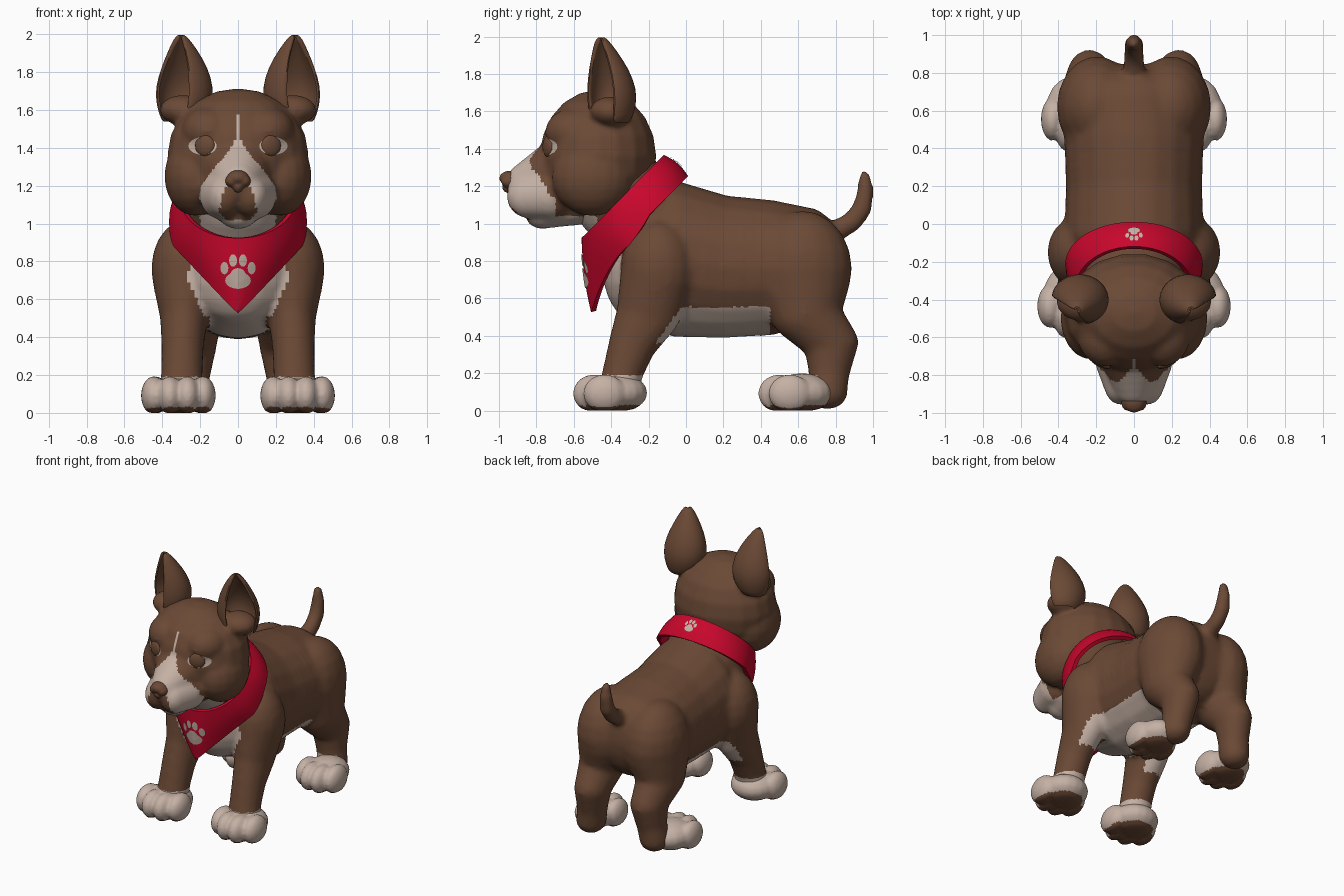
import bpy, bmesh, math
from mathutils import Vector, Matrix
from mathutils.bvhtree import BVHTree

if "Cube" in bpy.data.objects:
    bpy.data.objects.remove(bpy.data.objects["Cube"])


def colour(name, rgb):
    m = bpy.data.materials.new(name)
    m.diffuse_color = (*rgb, 1)
    m.use_nodes = True
    m.node_tree.nodes["Principled BSDF"].inputs["Base Color"].default_value = m.diffuse_color
    return m


BROWN = colour("brown_fur", (.147, .067, .036))
CREAM = colour("cream_fur", (.56, .44, .375))
RED = colour("red_cloth", (.58, .002, .025))
U, V = 18, 10
UNIT = [[(math.sin(math.pi * k / V) * math.cos(2 * math.pi * i / U),
          math.sin(math.pi * k / V) * math.sin(2 * math.pi * i / U),
          math.cos(math.pi * k / V)) for i in range(U)] for k in range(1, V)]


def ball(bm, x, y, z, rx, ry, rz):
    new, face = bm.verts.new, bm.faces.new
    top, low = new((x, y, z + rz)), new((x, y, z - rz))
    rings = [[new((x + rx * p, y + ry * q, z + rz * r)) for p, q, r in ring] for ring in UNIT]
    for i in range(U):
        j = (i + 1) % U
        face((top, rings[0][i], rings[0][j]))
        face((low, rings[-1][j], rings[-1][i]))
        for a, b in zip(rings, rings[1:]):
            face((a[i], b[i], b[j], a[j]))


def chain(bm, nodes, side=1, steps=5):
    """Sweep an ellipsoid through (x, y, z, rx, ry, rz) nodes."""
    for n, (a, b) in enumerate(zip(nodes, nodes[1:])):
        for i in range(1 if n else 0, steps + 1):
            v = [p + (q - p) * i / steps for p, q in zip(a, b)]
            v[0] *= side
            ball(bm, *v)


def make(name, bm, mats, mods=(), rule=None):
    """Turn a bmesh into an object, bake modifiers, colour faces by rule."""
    me = bpy.data.meshes.new(name)
    bm.to_mesh(me)
    bm.free()
    ob = bpy.data.objects.new(name, me)
    bpy.context.collection.objects.link(ob)
    for kind, props in mods:
        mod = ob.modifiers.new(kind, kind)
        for k, v in props.items():
            setattr(mod, k, v)
    if mods:
        dg = bpy.context.evaluated_depsgraph_get()
        me = bpy.data.meshes.new_from_object(ob.evaluated_get(dg))
        ob.modifiers.clear()
        ob.data = me
    me.materials.clear()
    for m in mats:
        me.materials.append(m)
    for p in me.polygons:
        p.use_smooth = True
        p.material_index = int(rule(p.center, p.normal)) if rule else 0
    return ob


def skin(voxel, smooth):
    return [("REMESH", dict(mode='VOXEL', voxel_size=voxel)),
            ("SMOOTH", dict(factor=.5, iterations=smooth))]


def ramp(v, pts):
    """Piecewise linear lookup."""
    if v <= pts[0][0]:
        return pts[0][1]
    for (a, p), (b, q) in zip(pts, pts[1:]):
        if v <= b:
            return p + (q - p) * (v - a) / (b - a)
    return pts[-1][1]


def surface(ob):
    me = ob.data
    return BVHTree.FromPolygons([v.co.copy() for v in me.vertices],
                                [p.vertices[:] for p in me.polygons])


def plate(name, bvh, origin, u, v, blobs, mat):
    """Thin elliptical patches (s, t, rs, rt) laid on a surface."""
    u, v = Vector(u).normalized(), Vector(v).normalized()
    out = u.cross(v)
    bm = bmesh.new()
    n = 20

    def put(s, t):
        p = Vector(origin) + u * s + v * t
        hit = bvh.ray_cast(p + out, -out)[0]
        return bm.verts.new((hit or p) + out * .006)

    for s, t, rs, rt in blobs:
        mid = put(s, t)
        rings = [[put(s + rs * k / 4 * math.cos(2 * math.pi * i / n),
                      t + rt * k / 4 * math.sin(2 * math.pi * i / n))
                  for i in range(n)] for k in range(1, 5)]
        for i in range(n):
            j = (i + 1) % n
            bm.faces.new((mid, rings[0][i], rings[0][j]))
            for a, b in zip(rings, rings[1:]):
                bm.faces.new((a[i], b[i], b[j], a[j]))
    return make(name, bm, [mat])


# Body: torso, neck, legs and tail
bm = bmesh.new()
chain(bm, [(0, -.26, .77, .28, .19, .30), (0, -.05, .81, .375, .2, .42),
           (0, .2, .77, .365, .2, .385), (0, .45, .765, .375, .2, .365),
           (0, .64, .78, .34, .21, .31)])
chain(bm, [(0, -.13, .92, .31, .28, .28), (0, -.34, 1.14, .28, .265, .265),
           (0, -.44, 1.28, .28, .25, .25)])
for s in (1, -1):
    chain(bm, [(.275, -.15, .76, .185, .2, .26), (.285, -.2, .52, .13, .175, .15),
               (.293, -.285, .36, .114, .13, .12), (.297, -.34, .2, .112, .11, .1),
               (.305, -.36, .1, .12, .115, .08)], s)
    chain(bm, [(.195, .62, .76, .215, .27, .31), (.24, .64, .52, .16, .19, .16),
               (.235, .775, .365, .125, .15, .12), (.25, .765, .2, .105, .11, .1),
               (.265, .755, .095, .105, .11, .088)], s)
chain(bm, [(0, .8, .96, .06, .06, .06), (0, .89, 1.01, .055, .055, .055),
           (0, .942, 1.08, .054, .054, .054), (0, .96, 1.18, .045, .045, .045),
           (0, .955, 1.25, .034, .034, .034)])


def coat(c, n):
    x, y, z = abs(c.x), c.y, c.z
    if z < .19:                                         # socks
        return y < .7 and z > .03
    leg = x > .15 and y < -.03 - .7 * (.55 - z)
    belly = .36 < z < .555 and -.45 < y < .45 and not leg
    chest = y < -.29 and .38 < z < 1.1 and x < ramp(z, [(.4, .14), (.5, .165), (.55, .2), (.72, .27), (1, .2)])
    return belly or chest


make("body", bm, [BROWN, CREAM], skin(.02, 6), coat)

# Head: skull, brows, cheeks, muzzle, chin, ear roots
bm = bmesh.new()
ball(bm, 0, -.47, 1.36, .375, .315, .355)
chain(bm, [(0, -.6, 1.32, .22, .2, .18), (0, -.85, 1.21, .115, .115, .12)])
chain(bm, [(0, -.765, 1.03, .095, .09, .058), (0, -.5, 1.1, .17, .1, .1)])
for s in (1, -1):
    ball(bm, s * .15, -.59, 1.49, .15, .165, .13)
    ball(bm, s * .225, -.5, 1.25, .165, .22, .21)
    chain(bm, [(.1, -.72, 1.155, .105, .14, .13), (.066, -.845, 1.145, .095, .115, .115)], s, 3)
    ball(bm, s * .29, -.40, 1.60, .125, .115, .08)


def face(c, n):
    x, y, z = abs(c.x), c.y, c.z
    if z > 1.02 and z < 1.2 and y < -.83:
        if x < ramp(z, [(1.02, .06), (1.06, .1), (1.14, .085), (1.2, .06)]):
            return False                                # muzzle front below the nose
    if z < 1.04:
        return x < .2 and y < -.5
    edge = ramp(z, [(1.06, .22), (1.2, .195), (1.3, .12), (1.38, .05), (1.45, .014), (1.58, .012)])
    return z < 1.58 and y < -.70 and x < edge


head = make("head", bm, [BROWN, CREAM], skin(.016, 6), face)
head_bvh = surface(head)

# Nose with two nostril wings
bm = bmesh.new()
ball(bm, 0, -.94, 1.243, .058, .06, .04)
for s in (1, -1):
    ball(bm, s * .035, -.94, 1.225, .034, .05, .034)
ball(bm, 0, -.94, 1.195, .03, .045, .035)
make("nose", bm, [BROWN], skin(.01, 2))

for s, side in ((1, "left"), (-1, "right")):
    # Eyes: pale almond plate with a round iris
    plate(side + "_eye_white", head_bvh, (s * .187, -.8, 1.41), (1, 0, 0), (0, 0, 1),
          [(0, 0, .075, .046)], CREAM)
    hit = head_bvh.ray_cast(Vector((s * .175, -2, 1.412)), Vector((0, 1, 0)))[0]
    bm = bmesh.new()
    ball(bm, 0, 0, 0, .056, .02, .056)
    bm.transform(Matrix.Translation(hit) @ Matrix.Rotation(s * .4, 4, 'Z'))
    make(side + "_iris", bm, [BROWN])

    # Ears: cupped sheet, opening forwards and outwards
    bm = bmesh.new()
    rows = []
    for x, y, z, rx, ry in ((.305, -.40, 1.535, .09, .09), (.287, -.40, 1.63, .14, .125),
                            (.285, -.40, 1.72, .146, .125), (.285, -.415, 1.82, .115, .10),
                            (.292, -.435, 1.91, .068, .06), (.30, -.45, 1.965, .034, .032),
                            (.302, -.455, 1.995, .006, .006)):
        row = []
        for i in range(15):
            a = math.radians(5 + 255 * i / 14)
            row.append(bm.verts.new((s * (x + rx * math.cos(a)), y + ry * math.sin(a), z)))
        rows.append(row)
    for a, b in zip(rows, rows[1:]):
        for i in range(14):
            quad = (a[i], a[i + 1], b[i + 1], b[i])
            bm.faces.new(quad if s > 0 else quad[::-1])
    make(side + "_ear", bm, [BROWN], [("SOLIDIFY", dict(thickness=.026, offset=0)),
                                      ("SUBSURF", dict(levels=1, render_levels=1))])

    # Paws: palm and four rounded toes, flat brown soles
    for part, cx, cy, k in (("front", .315, -.39, 1), ("hind", .315, .60, .9)):
        bm = bmesh.new()
        ball(bm, s * cx, cy + .02, .095, .165 * k, .165, .105)
        for dx, dy in ((-.13, -.05), (-.048, -.1), (.045, -.1), (.13, -.045)):
            ball(bm, s * (cx + dx * k), cy + dy, .092, .068 * k, .115, .102)
        for v in bm.verts:
            v.co.z = max(v.co.z, 0)
        make(f"{side}_{part}_paw", bm, [CREAM, BROWN], skin(.013, 2),
             lambda c, n: n.z < -.6 and c.z < .03)

# Bandana: tilted band that drops to a straight-sided point at the chest
bm = bmesh.new()
N, R = 72, 8
grid = []
for i in range(N):
    a = 2 * math.pi * i / N
    ca, sa = math.cos(a), math.sin(a)
    f = min(1, max(0, (math.degrees(min(a, 2 * math.pi - a)) - 85) / 25))
    drop = f * max(0, 1.03 + .215 * ca - .53 - 1.08 * abs(.35 * sa))
    col = []
    for j in range(R):
        t = j / (R - 1)
        b = .01 * math.sin(math.pi * t)
        col.append(bm.verts.new(((.298 + .052 * t + b) * sa,
                                 -.335 + (.21 + b) * ca + t * (.125 - .26 * drop),
                                 1.14 + (.215 + b) * ca - t * (.11 + drop))))
    grid.append(col)
for i in range(N):
    p, q = grid[i], grid[(i + 1) % N]
    for j in range(R - 1):
        bm.faces.new((p[j], q[j], q[j + 1], p[j + 1]))
bandana = make("bandana", bm, [RED], [("SOLIDIFY", dict(thickness=.028, offset=0))])
cloth = surface(bandana)

# Paw prints on the chest and on the back of the band
PRINT = [(0, -.03, .068, .045), (0, .0, .04, .035), (-.072, .035, .021, .033),
         (-.026, .075, .021, .033), (.026, .075, .021, .033), (.072, .035, .021, .033)]
plate("chest_paw_print", cloth, (0, -.55, .73), (1, 0, 0), (0, 0, 1), PRINT, CREAM)
plate("back_paw_print", cloth, (0, -.06, 1.31), (-1, 0, 0), (0, -.7, .7),
      [tuple(.5 * v for v in b) for b in PRINT], CREAM)

# Keep creases sharp on the cloth and ears
bpy.ops.object.select_all(action='DESELECT')
for ob in bpy.data.objects:
    if ob.name == "bandana" or ob.name.endswith("_ear"):
        ob.select_set(True)
        bpy.context.view_layer.objects.active = ob
bpy.ops.object.shade_smooth_by_angle(angle=math.radians(45))
